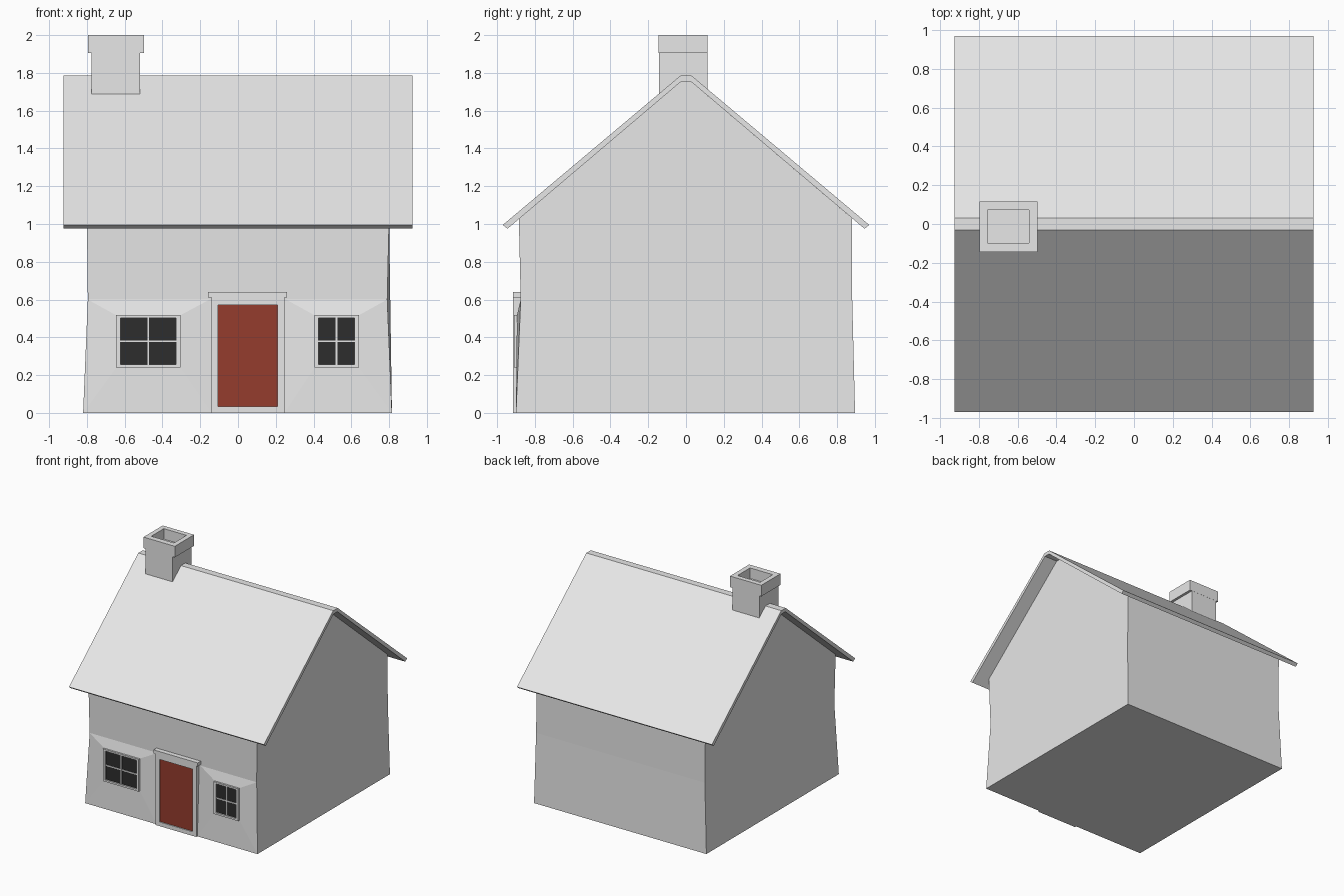
import bpy, bmesh

cube = bpy.data.objects.get("Cube")
if cube:
    bpy.data.objects.remove(cube, do_unlink=True)


def material(name, rgb):
    m = bpy.data.materials.new(name)
    m.use_nodes = True
    m.diffuse_color = (*rgb, 1)
    m.node_tree.nodes["Principled BSDF"].inputs["Base Color"].default_value = (*rgb, 1)
    return m


GREY = material("plain_grey", (0.8, 0.8, 0.8))
RED = material("door_red", (0.3, 0.045, 0.027))
DARK = material("dark_glass", (0.026, 0.026, 0.026))


def loft(name, loops, mat=GREY, ring=False):
    """Bridge equal-sized point loops; cap the ends, or join last to first for a ring."""
    bm = bmesh.new()
    rows = [[bm.verts.new(p) for p in loop] for loop in loops]
    n = len(rows[0])
    pairs = list(zip(rows, rows[1:]))
    if ring:
        pairs.append((rows[-1], rows[0]))
    else:
        bm.faces.new(rows[0])
        bm.faces.new(rows[-1])
    for a, b in pairs:
        for i in range(n):
            j = (i + 1) % n
            bm.faces.new((a[i], a[j], b[j], b[i]))
    bmesh.ops.recalc_face_normals(bm, faces=bm.faces[:])
    mesh = bpy.data.meshes.new(name)
    bm.to_mesh(mesh)
    bm.free()
    mesh.materials.append(mat)
    ob = bpy.data.objects.new(name, mesh)
    bpy.context.collection.objects.link(ob)
    return ob


def flat(r, z):
    """Level rectangle, r = x0, x1, y0, y1."""
    return [(r[0], r[2], z), (r[1], r[2], z), (r[1], r[3], z), (r[0], r[3], z)]


def upright(r, y):
    """Rectangle facing the front, r = x0, x1, z0, z1."""
    return [(r[0], y, r[2]), (r[1], y, r[2]), (r[1], y, r[3]), (r[0], y, r[3])]


def plate(name, r, front, back, mat=GREY):
    return loft(name, [upright(r, front), upright(r, back)], mat)


def frame(name, outer, inner, front, back):
    return loft(name, [upright(outer, back), upright(outer, front),
                       upright(inner, front), upright(inner, back)], ring=True)


def along_x(name, profile, x0, x1):
    return loft(name, [[(x, y, z) for y, z in profile] for x in (x0, x1)])


# Walls, pinched in at mid height
mid = flat((-0.795, 0.79, -0.875, 0.88), 0.6)
mid[2] = (0.806, 0.88, 0.6)
loft("walls", [flat((-0.82, 0.815, -0.90, 0.895), 0), mid,
               flat((-0.8, 0.8, -0.885, 0.88), 1.03)])

# Gable block under the roof
along_x("gables", [(-0.885, 1.03), (0.88, 1.03), (0.025, 1.755), (-0.025, 1.755)], -0.8, 0.8)

# Roof shell with a narrow flat ridge
right_half = [(0.03, 1.785), (0.97, 0.995), (0.945, 0.975), (0.025, 1.755)]
along_x("roof", right_half + [(-y, z) for y, z in reversed(right_half)], -0.925, 0.925)

# Chimney and hollow cap
loft("chimney", [flat((-0.775, -0.52, -0.144, 0.114), z) for z in (1.62, 1.91)])
cap, hole = (-0.795, -0.498, -0.145, 0.115), (-0.755, -0.54, -0.097, 0.073)
loft("chimney_cap", [flat(cap, 1.905), flat(cap, 2), flat(hole, 2), flat(hole, 1.905)], ring=True)

# Door, frame and lintel
opening = (-0.105, 0.21, 0.035, 0.572)
frame("door_frame", (-0.14, 0.245, 0, 0.61), opening, -0.915, -0.87)
plate("door_lintel", (-0.16, 0.26, 0.61, 0.64), -0.917, -0.87)
plate("door", opening, -0.906, -0.899, RED)

# Windows: sloping wall surround, frame, glass and glazing bars
# Each: name, frame left and right edge, surround edges at wall foot and at mid height
for side, x0, x1, foot, head in (
        ("right", -0.645, -0.305, (-0.82, -0.14), (-0.795, -0.15)),
        ("left", 0.405, 0.64, (0.245, 0.815), (0.255, 0.79))):
    outer = (x0, x1, 0.24, 0.517)
    inner = (x0 + 0.022, x1 - 0.022, 0.256, 0.503)
    base = [(foot[0], -0.90, 0), (foot[1], -0.90, 0),
            (head[1], -0.875, 0.6), (head[0], -0.875, 0.6)]
    loft(side + "_window_surround", [base, upright(outer, -0.895)])
    frame(side + "_window_frame", outer, inner, -0.911, -0.885)
    plate(side + "_window_glass", inner, -0.899, -0.893, DARK)
    cx, cz, w = (x0 + x1) / 2, 0.379, 0.005
    plate(side + "_window_upright_bar", (cx - w, cx + w, inner[2], inner[3]), -0.905, -0.897)
    plate(side + "_window_cross_bar", (inner[0], inner[1], cz - w, cz + w), -0.904, -0.897)
